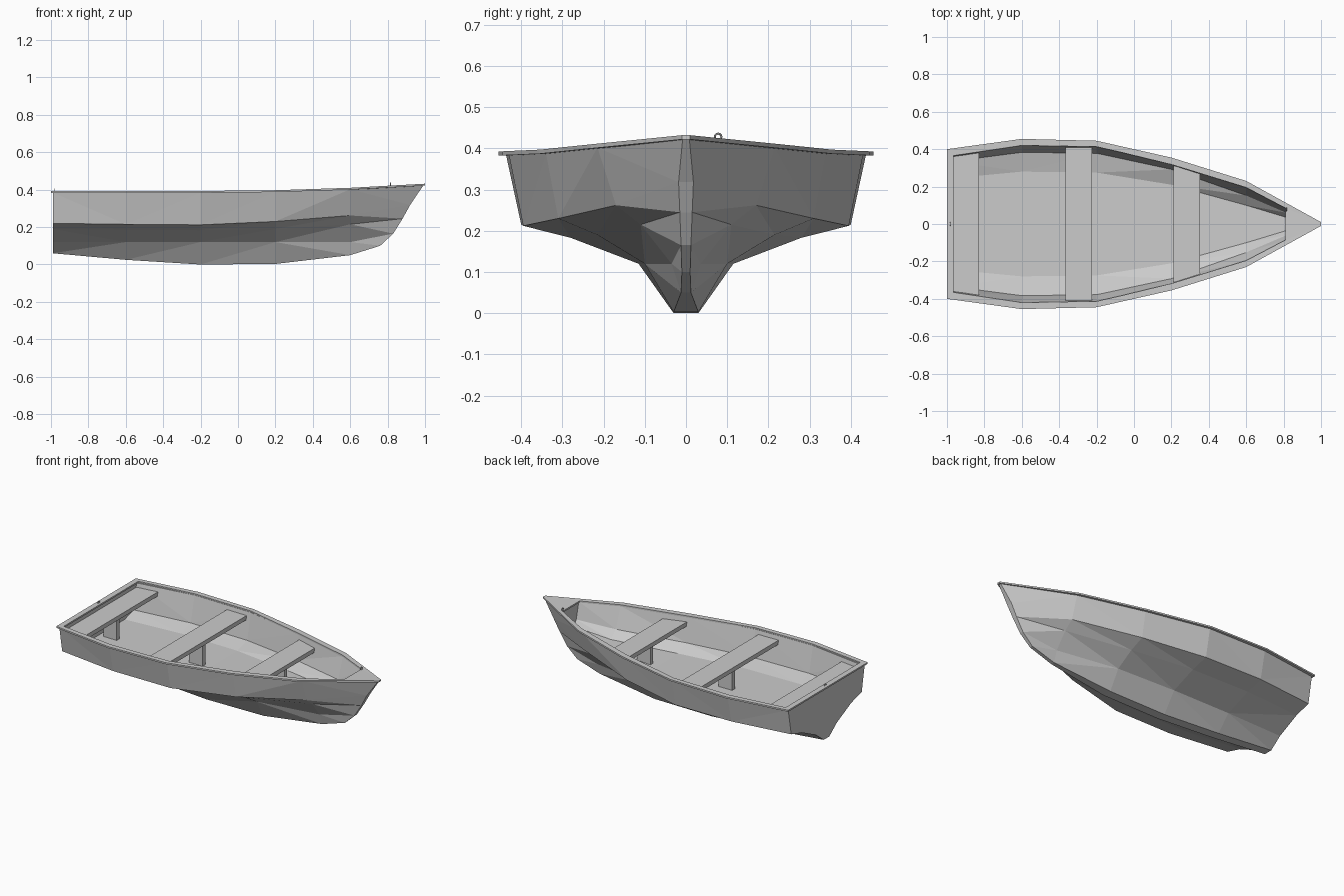
import bpy, bmesh
from math import pi

if "Cube" in bpy.data.objects:
    bpy.data.objects.remove(bpy.data.objects["Cube"])


def finish(name, bm):
    bmesh.ops.recalc_face_normals(bm, faces=bm.faces)
    me = bpy.data.meshes.new(name)
    bm.to_mesh(me)
    bm.free()
    ob = bpy.data.objects.new(name, me)
    bpy.context.collection.objects.link(ob)
    return ob


def mirror_section(half):
    """Half section from gunwale to keel -> full section, side to side."""
    return half + [(x, -y, z) for x, y, z in reversed(half)]


def skin(bm, sections):
    """Loft open sections and cap both ends straight across."""
    rows = [[bm.verts.new(p) for p in s] for s in sections]
    n = len(rows[0])
    for a, b in zip(rows, rows[1:]):
        for i in range(n - 1):
            bm.faces.new((a[i], a[i + 1], b[i + 1], b[i]))
    for r in (rows[0], rows[-1]):
        for i in range(n // 2 - 1):
            bm.faces.new((r[i], r[i + 1], r[n - 2 - i], r[n - 1 - i]))
    return rows


# Hull stations: x, gunwale y z, chine y z, bilge y z, lower chine y z, keel y z
stations = [
    (-0.99, .385, .385, .355, .22, .25, .19, .105, .12, .028, .06),
    (-0.6, .437, .385, .40, .215, .285, .185, .115, .12, .03, .025),
    (-0.2, .43, .385, .395, .212, .28, .183, .115, .12, .03, 0),
    (0.2, .34, .389, .31, .23, .215, .19, .10, .12, .03, .003),
    (0.6, .215, .402, .17, .262, .11, .215, .035, .12, .012, .05),
]
outer = []
for s in stations:
    outer.append(mirror_section([(s[0], s[i], s[i + 1]) for i in range(1, 11, 2)]))
stem = [(.992, .008, .424), (.92, .018, .318), (.88, .015, .245), (.83, .012, .165), (.76, .01, .10)]
outer.append(mirror_section(stem))

# Inside surface: gunwale, chine and flat floor edge
inner_st = [
    (-0.97, .365, .385, .335, .225, .245, .198),
    (-0.6, .42, .385, .383, .222, .28, .195),
    (-0.2, .413, .385, .378, .22, .275, .194),
    (0.2, .322, .389, .292, .237, .21, .20),
    (0.6, .197, .402, .152, .27, .10, .225),
    (0.815, .085, .414, .06, .31, .035, .275),
]
inner = [mirror_section([(s[0], s[i], s[i + 1]) for i in (1, 3, 5)]) for s in inner_st]

bm = bmesh.new()
a, b = skin(bm, outer), skin(bm, inner)
# Top edge joining the outside and inside skins
for k in (0, -1):
    for i in range(len(a) - 1):
        bm.faces.new((a[i][k], a[i + 1][k], b[i + 1][k], b[i][k]))
for i in (0, -1):
    bm.faces.new((a[i][0], a[i][-1], b[i][-1], b[i][0]))
bmesh.ops.triangulate(bm, faces=[f for f in bm.faces if len(f.verts) == 4])
finish("hull", bm)

# Gunwale rim: outer x y, inner x y, top z
rim = [
    (-1, .40, -.965, .375, .393), (-.6, .455, -.6, .422, .393),
    (-.2, .445, -.2, .415, .393), (.2, .355, .2, .318, .397),
    (.6, .23, .6, .195, .410), (1, .01, .81, .085, .432),
]
ring = [(r, 1) for r in rim] + [(r, -1) for r in reversed(rim)]
bm = bmesh.new()
rows = []
for (xo, yo, xi, yi, z), s in ring:
    zi = z if xi < .7 else .42
    rows.append([bm.verts.new(p) for p in (
        (xo, s * yo, z), (xi, s * yi, zi), (xi, s * yi, zi - .01), (xo, s * yo, z - .01))])
for k, r in enumerate(rows):
    q = rows[(k + 1) % len(rows)]
    for i in range(4):
        j = (i + 1) % 4
        bm.faces.new((r[i], r[j], q[j], q[i]))
finish("gunwale", bm)


def board(name, x0, x1, y0, y1, z0, z1):
    """Box whose half width runs from y0 at x0 to y1 at x1."""
    bm = bmesh.new()
    lo, hi = [[bm.verts.new((x, y, z)) for x, y in
               ((x0, -y0), (x1, -y1), (x1, y1), (x0, y0))] for z in (z0, z1)]
    bm.faces.new(lo)
    bm.faces.new(hi)
    for i in range(4):
        j = (i + 1) % 4
        bm.faces.new((lo[i], lo[j], hi[j], hi[i]))
    finish(name, bm)


# Seats with a centre support under each
for name, x0, x1, y0, y1 in (
        ("stern_seat", -.968, -.83, .368, .38),
        ("middle_seat", -.365, -.225, .412, .41),
        ("bow_seat", .212, .352, .312, .27)):
    board(name, x0, x1, y0, y1, .333, .36)
    board(name + "_support", x0 + .03, x1 - .015, .014, .014, .19, .335)

# Mooring rings at the bow and stern
for name, loc in (("bow_ring", (.815, .078, .428)), ("stern_ring", (-.982, 0, .395))):
    bpy.ops.mesh.primitive_torus_add(location=loc, rotation=(pi / 2, 0, pi / 2),
                                     major_radius=.008, minor_radius=.0025,
                                     major_segments=12, minor_segments=6)
    bpy.context.object.name = name
